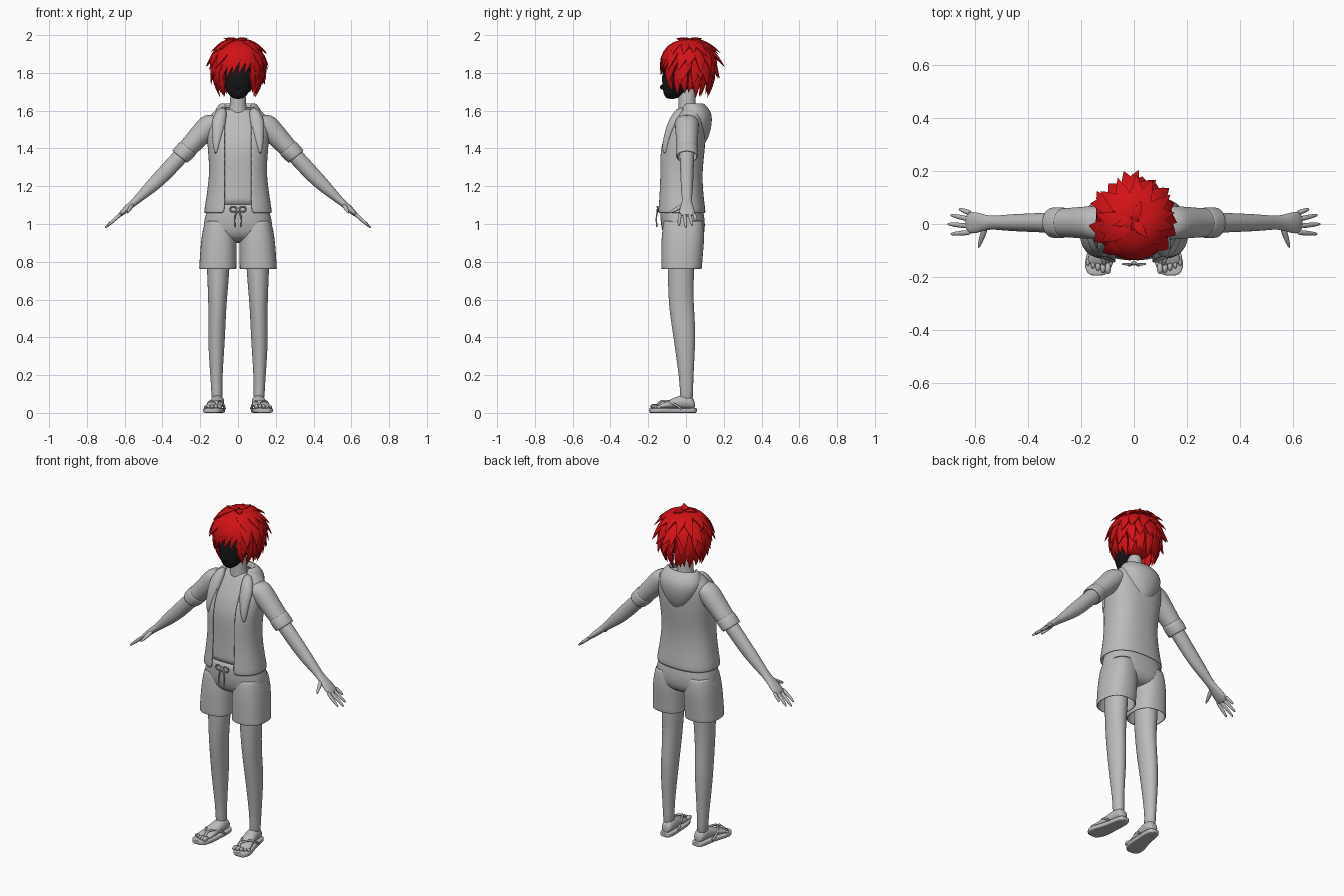
import bpy, bmesh, random
from math import sin, cos, pi, radians, asin, copysign
from mathutils import Vector

random.seed(4)
if "Cube" in bpy.data.objects:
    bpy.data.objects.remove(bpy.data.objects["Cube"])

X, Y, Z = Vector((1, 0, 0)), Vector((0, 1, 0)), Vector((0, 0, 1))
made = []


def material(name, rgb):
    mat = bpy.data.materials.new(name)
    mat.use_nodes = True
    mat.diffuse_color = (*rgb, 1)
    mat.node_tree.nodes["Principled BSDF"].inputs["Base Color"].default_value = (*rgb, 1)
    return mat


GREY = material("plain_grey", (0.5, 0.5, 0.5))
RED = material("hair_red", (0.65, 0.006, 0.008))
BLACK = material("face_black", (0.008, 0.008, 0.008))


def skin(bm, rings, side=1, segs=24, power=2.0, gap=0.0, caps=True):
    """Bridge superellipse rings (centre, half width, half depth); gap opens the front."""
    def bend(v):
        return copysign(abs(v) ** (2 / power), v)
    loops = []
    for c, u, v in rings:
        a0 = asin(min(0.98, gap / u.length) ** (power / 2)) if gap else 0
        count = segs + 1 if gap else segs
        loop = []
        for i in range(count):
            a = a0 + (2 * pi - 2 * a0) * i / segs
            p = c + u * bend(sin(a)) - v * bend(cos(a))
            loop.append(bm.verts.new((p.x * side, p.y, p.z)))
        loops.append(loop)
    for low, high in zip(loops, loops[1:]):
        for i in range(segs):
            j = (i + 1) % len(low)
            bm.faces.new((low[i], low[j], high[j], high[i]))
    if caps and not gap:
        bm.faces.new(loops[0][::-1])
        bm.faces.new(loops[-1])


def finish(bm, name, mat, thick=0.0, smooth=1):
    bmesh.ops.recalc_face_normals(bm, faces=bm.faces)
    mesh = bpy.data.meshes.new(name)
    bm.to_mesh(mesh)
    bm.free()
    mesh.materials.append(mat)
    ob = bpy.data.objects.new(name, mesh)
    bpy.context.collection.objects.link(ob)
    if thick:
        ob.modifiers.new("Thickness", "SOLIDIFY").thickness = thick
    if smooth:
        sub = ob.modifiers.new("Smooth", "SUBSURF")
        sub.levels = sub.render_levels = smooth
    made.append(ob)
    return ob


def loft(name, rings, mat=GREY, thick=0.0, **options):
    bm = bmesh.new()
    skin(bm, rings, **options)
    return finish(bm, name, mat, thick)


def stack(name, rows, **options):
    """Level rings from rows of (height, x, half width, front y, back y)."""
    rings = [(Vector((x, (f + b) / 2, z)), X * w, Y * ((b - f) / 2)) for z, x, w, f, b in rows]
    return loft(name, rings, **options)


def limb(name, rows, u, v, y=0.005, **options):
    """Rings from rows of (x, height, half width, half thickness)."""
    return loft(name, [(Vector((x, y, z)), u * a, v * b) for x, z, a, b in rows], **options)


def ball(name, centre, size, mat):
    bm = bmesh.new()
    bmesh.ops.create_uvsphere(bm, u_segments=24, v_segments=14, radius=1)
    for v in bm.verts:
        v.co = Vector(a * b for a, b in zip(v.co, size)) + Vector(centre)
    return finish(bm, name, mat, smooth=0)


def cord(name, points, radius, side=1):
    curve = bpy.data.curves.new(name, "CURVE")
    curve.dimensions = "3D"
    curve.bevel_depth = radius
    curve.bevel_resolution = 2
    curve.use_fill_caps = True
    curve.resolution_u = 6
    spline = curve.splines.new("BEZIER")
    spline.bezier_points.add(len(points) - 1)
    for bp, (x, y, z) in zip(spline.bezier_points, points):
        bp.co = (x * side, y, z)
        bp.handle_left_type = bp.handle_right_type = "AUTO"
    curve.materials.append(GREY)
    ob = bpy.data.objects.new(name, curve)
    bpy.context.collection.objects.link(ob)
    made.append(ob)


# Head and neck
stack("head", [(1.66, 0, .025, -.105, -.05), (1.69, 0, .055, -.12, -.01), (1.73, 0, .077, -.125, .04),
               (1.78, 0, .087, -.13, .07), (1.84, 0, .09, -.118, .09), (1.9, 0, .08, -.09, .08)], mat=BLACK)
ball("nose", (0, -.125, 1.725), (.012, .012, .014), BLACK)
stack("neck", [(1.56, 0, .07, -.05, .06), (1.6, 0, .047, -.04, .055), (1.65, 0, .041, -.04, .05),
               (1.74, 0, .042, -.04, .05)])

# Open jacket over an undershirt
body = [(1.055, 0, .183, -.157, .106), (1.12, 0, .171, -.15, .096), (1.25, 0, .152, -.145, .084),
        (1.35, 0, .155, -.147, .095), (1.42, 0, .163, -.14, .102), (1.5, 0, .165, -.108, .105),
        (1.56, 0, .163, -.075, .1), (1.6, 0, .125, -.048, .09), (1.635, 0, .078, -.02, .07)]
stack("jacket", body, power=2.4, gap=.07, thick=.008, segs=32)
inset = .013
inner = [(max(z, 1.095), x, w - inset, f + inset, b - inset) for z, x, w, f, b in body[:-1]]
inner.append((1.61, 0, .07, -.03, .06))
stack("undershirt", inner, power=2.4, segs=32)
stack("hood", [(1.41, 0, .03, .06, .09), (1.45, 0, .068, .02, .115), (1.5, 0, .102, 0, .133),
               (1.56, 0, .13, -.03, .14), (1.6, 0, .126, -.04, .13), (1.635, 0, .1, -.025, .1),
               (1.645, 0, .083, -.01, .08), (1.615, 0, .073, 0, .06)], gap=.068, thick=.006, segs=32)

# Shorts body and drawstring
stack("shorts_seat", [(1.115, 0, .152, -.13, .08), (1.09, 0, .16, -.135, .086), (1.03, 0, .178, -.137, .1),
                      (.96, 0, .188, -.128, .102), (.92, 0, .165, -.105, .085), (.9, 0, .08, -.05, .05)],
      power=2.4, segs=32)
ball("bow_knot", (0, -.148, 1.075), (.01, .008, .01), GREY)

arm_u, sleeve_v, arm_v = Y, Vector((.78, 0, .63)), Vector((.74, 0, .67))
for s, tag in ((1, "left_"), (-1, "right_")):
    # Bow loop and loose cord end
    cord(tag + "bow_loop", [(0, -.148, 1.075), (.025, -.152, 1.092), (.042, -.15, 1.078),
                            (.025, -.152, 1.064), (0, -.148, 1.075)], .004, s)
    cord(tag + "cord_end", [(0, -.148, 1.075), (.016, -.156, 1.04), (.018, -.155, .985)], .004, s)

    # Collar fold running from the hood down the chest
    stack(tag + "collar_fold", [(1.62, .08, .02, -.045, 0), (1.56, .1, .04, -.088, -.02),
                                (1.5, .105, .034, -.11, -.06), (1.42, .115, .02, -.128, -.09),
                                (1.37, .118, .006, -.122, -.1)], side=s)

    # Sleeve with a turned cuff, arm and palm
    limb(tag + "sleeve", [(.09, 1.545, .06, .053), (.13, 1.54, .064, .062), (.165, 1.51, .063, .062),
                          (.22, 1.448, .058, .056), (.29, 1.376, .053, .049)], arm_u, sleeve_v, side=s, caps=False)
    limb(tag + "cuff", [(.262, 1.405, .054, .05), (.266, 1.4, .059, .056), (.303, 1.361, .059, .053),
                        (.309, 1.355, .056, .05)], arm_u, sleeve_v, side=s, caps=False, thick=.006)
    limb(tag + "arm", [(.2, 1.46, .04, .04), (.3, 1.365, .04, .042), (.36, 1.298, .036, .042),
                       (.43, 1.225, .034, .04), (.5, 1.16, .029, .028), (.545, 1.118, .024, .019),
                       (.58, 1.09, .036, .018), (.612, 1.06, .043, .015), (.634, 1.04, .036, .009)],
         arm_u, arm_v, side=s)

    # Fingers and thumb
    tips = {"little": (.04, .66, .056), "ring": (.016, .692, .034), "middle": (-.009, .704, 0), "index": (-.031, .692, -.038)}
    for finger, (y0, x1, y1) in tips.items():
        start, end = Vector((.612, y0, 1.06)), Vector((x1, y1, 1.06 - (x1 - .612) * .88))
        rings = [(start.lerp(end, t), Y * r, arm_v * r) for t, r in ((0, .011), (.55, .01), (.9, .007), (1, .003))]
        loft(tag + finger + "_finger", rings, side=s, segs=10)
    thumb = [((.558, -.005, 1.105), .014), ((.57, -.04, 1.085), .014), ((.58, -.068, 1.07), .01),
             ((.587, -.092, 1.058), .004)]
    loft(tag + "thumb", [(Vector(c), Vector((.8, .35, 0)) * r, Z * r) for c, r in thumb], side=s, segs=10)

    # Shorts leg and bare leg
    stack(tag + "shorts_leg", [(.762, .107, .1, -.132, .085), (.77, .107, .099, -.132, .085),
                               (.85, .104, .097, -.132, .091), (.94, .1, .094, -.13, .1),
                               (1.02, .1, .075, -.12, .09)],
          side=s, power=2.4, caps=False, thick=.008)
    stack(tag + "leg", [(.95, .105, .07, -.1, .06), (.76, .104, .06, -.097, .043), (.62, .108, .051, -.094, .038),
                        (.52, .11, .046, -.086, .046), (.4, .114, .046, -.066, .051), (.25, .115, .036, -.046, .043),
                        (.12, .113, .028, -.028, .036), (.05, .11, .031, -.04, .04)], side=s)

    # Foot, toes and thong sandal
    foot = [(.107, .048, .018, .055), (.107, .035, .033, .09), (.108, -.01, .036, .1), (.113, -.05, .038, .086),
            (.122, -.1, .043, .063), (.13, -.135, .046, .048), (.133, -.155, .042, .04)]
    loft(tag + "foot", [(Vector((x, y, (top + .02) / 2)), X * w, Z * ((top - .02) / 2)) for x, y, w, top in foot], side=s)
    for i in range(5):
        r = .0135 - .0013 * i
        ball(tag + "toe", (s * (.098 + .019 * i), -.168 + .003 * i ** 1.5, .024 + r * .8), (r * .85, r * 1.6, r), GREY)
    sole = [(.106, .058, .018), (.106, .05, .034), (.108, 0, .041), (.115, -.06, .043), (.128, -.12, .055),
            (.135, -.165, .053), (.138, -.188, .036), (.139, -.195, .02)]
    loft(tag + "sandal_sole", [(Vector((x, y, .0135)), X * w, Z * .0135) for x, y, w in sole], side=s, power=5)
    toe_post = [(.112, -.158, .025), (.113, -.142, .054)]
    cord(tag + "outer_strap", toe_post + [(.143, -.1, .062), (.16, -.06, .045), (.157, -.025, .022)], .006, s)
    cord(tag + "inner_strap", toe_post + [(.096, -.1, .063), (.079, -.06, .045), (.07, -.025, .022)], .006, s)


# Hair: a scalp cap covered in layered, tapering locks
def scalp_point(az, th, lift):
    drop = max(0, th - 90) / 60
    out = sin(radians(min(th, 90))) * (1 - .28 * drop * drop)
    up = cos(radians(min(th, 90)))
    a = radians(az)
    return Vector((sin(a) * out * (.123 + lift), .01 - cos(a) * out * (.13 + lift),
                   1.84 + up * (.13 + lift) - .165 * drop))


def lock(bm, az, start, end, width, lift, swirl=0.0):
    shape = (.45, .8, 1, .95, .72, .4, .04)
    path = []
    for i in range(len(shape)):
        t = i / (len(shape) - 1)
        path.append(scalp_point(az + swirl * (1 - t), start + (end - start) * t, .004 + lift * t * t))
    middle = Vector((0, .01, 1.82))
    rings = []
    for i, c in enumerate(path):
        along = (path[min(i + 1, len(path) - 1)] - path[max(i - 1, 0)]).normalized()
        across = along.cross(c - middle).normalized()
        rings.append((c, across * width * shape[i], along.cross(across) * .013 * shape[i]))
    skin(bm, rings, segs=6)


ball("scalp", (0, .014, 1.84), (.117, .122, .128), RED)
bm = bmesh.new()
# Rows of (count, start angle, end angle, width, lift, bare front angle)
for count, start, end, width, lift, bare in ((18, 88, 148, .026, .012, 48), (16, 68, 122, .033, .036, 48),
                                             (14, 42, 98, .036, .046, 48), (11, 8, 70, .036, .04, 55)):
    for i in range(count):
        az = bare + (360 - 2 * bare) * i / (count - 1)
        back = (1 - cos(radians(az))) / 2
        lock(bm, az + random.uniform(-5, 5), start, end + random.uniform(-7, 7), width,
             lift * (.6 + .5 * back) * random.uniform(.8, 1.2), random.uniform(-12, 20))
# Swept fringe and crown tufts
for az in range(-56, 60, 14):
    lock(bm, az, 14, 110 - az * .18 + random.uniform(-4, 4), .03, .014, 38)
for az in (40, 160, 280):
    lock(bm, az, 2, 30, .02, .03)
finish(bm, "hair_locks", RED, smooth=0)

# Turn cords into meshes and smooth everything, keeping sharp edges
bpy.ops.object.select_all(action="DESELECT")
for ob in made:
    if ob.type == "CURVE":
        ob.select_set(True)
        bpy.context.view_layer.objects.active = ob
bpy.ops.object.convert(target="MESH")
for ob in made:
    ob.select_set(True)
bpy.ops.object.shade_smooth_by_angle(angle=radians(50))
